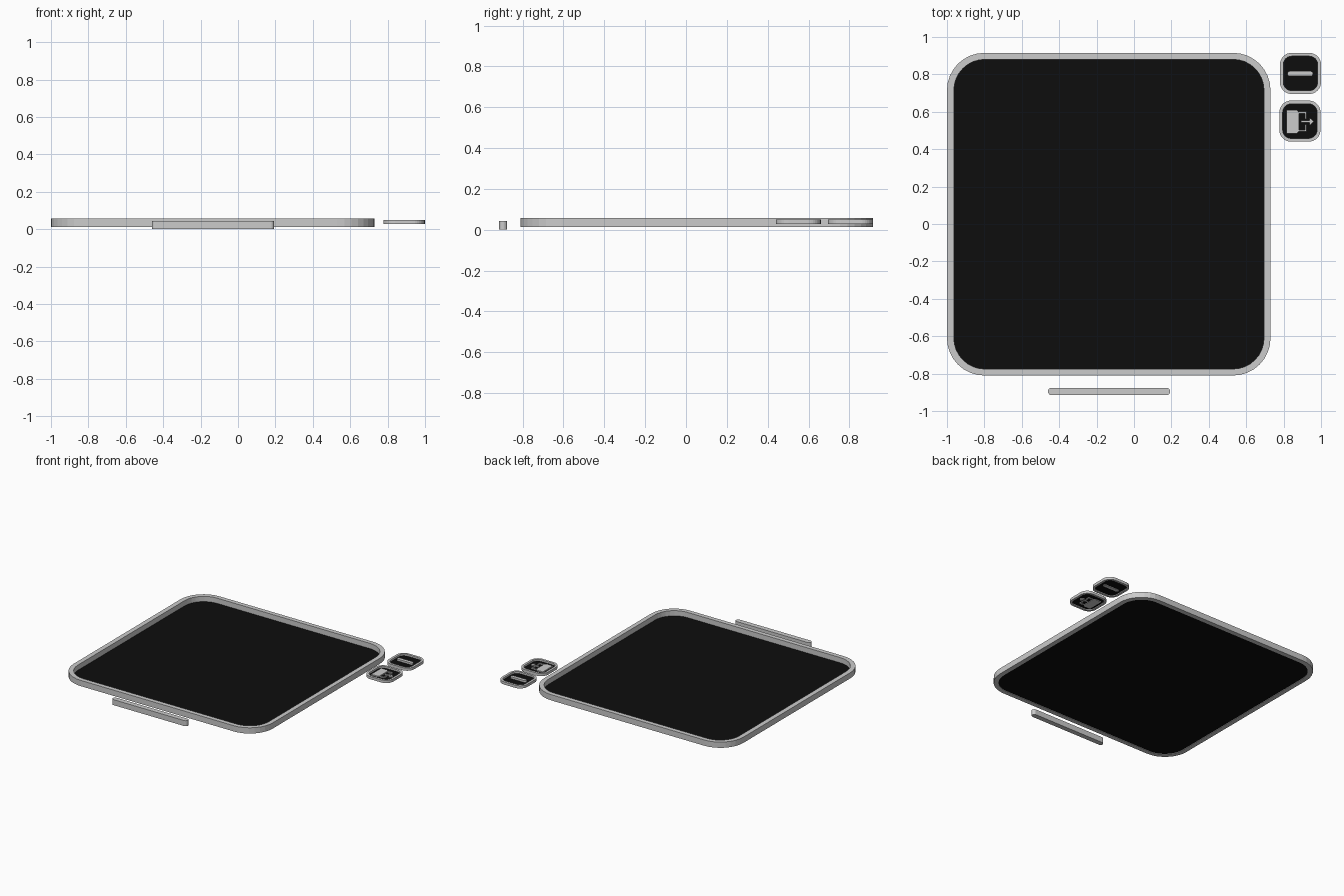
import bpy
import bmesh
import math

if "Cube" in bpy.data.objects:
    bpy.data.objects.remove(bpy.data.objects["Cube"])

black = bpy.data.materials.new("black_glass")
black.diffuse_color = (0.004, 0.004, 0.004, 1)
black.use_nodes = True
black.node_tree.nodes["Principled BSDF"].inputs["Base Color"].default_value = black.diffuse_color


def rounded(x0, x1, y0, y1, r, seg=8):
    """Counter-clockwise outline of a rounded rectangle."""
    pts = []
    corners = [(x1 - r, y1 - r), (x0 + r, y1 - r), (x0 + r, y0 + r), (x1 - r, y0 + r)]
    for q, (cx, cy) in enumerate(corners):
        for i in range(seg + 1):
            a = math.pi / 2 * (q + i / seg)
            pts.append((cx + r * math.cos(a), cy + r * math.sin(a)))
    return pts


def finish(name, bm, mat=None):
    me = bpy.data.meshes.new(name)
    bm.to_mesh(me)
    bm.free()
    ob = bpy.data.objects.new(name, me)
    bpy.context.collection.objects.link(ob)
    if mat:
        me.materials.append(mat)
    return ob


def ring(name, outer, inner, z0, z1):
    """Frame with a rectangular section between two matching outlines."""
    bm = bmesh.new()
    loops = [[bm.verts.new((x, y, z)) for x, y in o]
             for o, z in ((outer, z0), (outer, z1), (inner, z1), (inner, z0))]
    n = len(outer)
    for k in range(4):
        a, b = loops[k], loops[(k + 1) % 4]
        for i in range(n):
            j = (i + 1) % n
            bm.faces.new((a[i], a[j], b[j], b[i]))
    return finish(name, bm)


def plate(name, shapes, z0, z1=None, mat=None):
    """Flat sheet, or solid slab if z1 is given, from closed outlines."""
    bm = bmesh.new()
    for pts in shapes:
        f = bm.faces.new([bm.verts.new((x, y, z0)) for x, y in pts])
        if z1 is not None:
            geo = bmesh.ops.extrude_face_region(bm, geom=[f], use_keep_orig=True)["geom"]
            for v in geo:
                if isinstance(v, bmesh.types.BMVert):
                    v.co.z = z1
            f.normal_flip()
    if z1 is not None:
        bmesh.ops.recalc_face_normals(bm, faces=bm.faces)
    return finish(name, bm, mat)


def box(x0, x1, y0, y1):
    return [(x0, y0), (x1, y0), (x1, y1), (x0, y1)]


# Main screen: raised frame around a sunken panel
inner = rounded(-0.963, 0.695, -0.775, 0.88, 0.165)
ring("screen_frame", rounded(-1, 0.73, -0.81, 0.915, 0.2), inner, 0.013, 0.058)
plate("screen_panel", [inner], 0.017, mat=black)

# Handle bar in front
plate("grab_bar", [rounded(-0.46, 0.193, -0.915, -0.876, 0.0194)], 0.0, 0.043)

# Two side buttons
for name, x0, y0 in (("minimise", 0.78, 0.695), ("exit", 0.777, 0.44)):
    x1, y1, t = x0 + 0.22, y0 + 0.22, 0.018
    hole = rounded(x0 + t, x1 - t, y0 + t, y1 - t, 0.045)
    ring(name + "_button_frame", rounded(x0, x1, y0, y1, 0.063), hole, 0.028, 0.049)
    plate(name + "_button_panel", [hole], 0.035, mat=black)

# Dash icon
plate("minimise_dash", [rounded(0.82, 0.957, 0.791, 0.817, 0.0125, 5)], 0.03, 0.05)

# Exit icon: open door leaf, door frame and arrow
w = 0.009
plate("exit_icon", [
    [(0.816, 0.485), (0.872, 0.485), (0.882, 0.497), (0.882, 0.597), (0.872, 0.61), (0.816, 0.61)],
    [(0.882, 0.592), (0.914, 0.592), (0.914, 0.562), (0.914 + w, 0.562),
     (0.914 + w, 0.592 + w), (0.882, 0.592 + w)],
    [(0.882, 0.494), (0.914 + w, 0.494), (0.914 + w, 0.533), (0.914, 0.533),
     (0.914, 0.494 + w), (0.882, 0.494 + w)],
    [(0.892, 0.543), (0.938, 0.543), (0.938, 0.527), (0.963, 0.548),
     (0.938, 0.569), (0.938, 0.553), (0.892, 0.553)],
], 0.03, 0.044)
